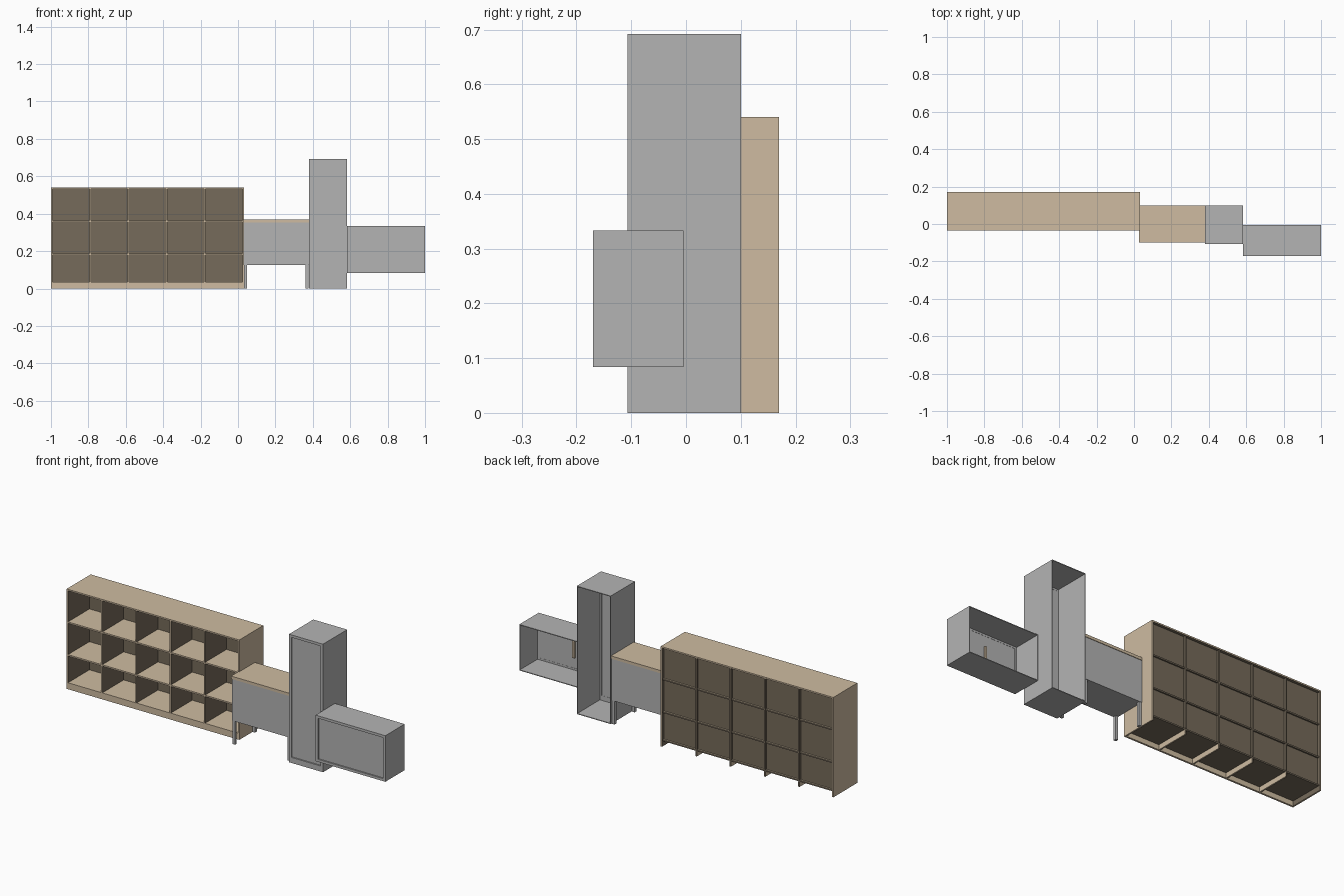
import bpy, bmesh
from mathutils import Vector

if "Cube" in bpy.data.objects:
    bpy.data.objects.remove(bpy.data.objects["Cube"])


def material(name, rgb):
    m = bpy.data.materials.new(name)
    m.diffuse_color = (*rgb, 1)
    m.use_nodes = True
    m.node_tree.nodes["Principled BSDF"].inputs["Base Color"].default_value = m.diffuse_color
    return m


TAN = material("light_wood", (0.62, 0.50, 0.355))
DARK = material("dark_wood", (0.18, 0.145, 0.103))
GREY = material("grey_panel", (0.455, 0.455, 0.455))


def box(name, x, y, z, mats, rule=None):
    """Box from (min, max) ranges; rule(normal) picks the material index."""
    bm = bmesh.new()
    bmesh.ops.create_cube(bm, size=1)
    for v in bm.verts:
        v.co = Vector([r[0] + (c + 0.5) * (r[1] - r[0]) for c, r in zip(v.co, (x, y, z))])
    bm.normal_update()
    for f in bm.faces:
        f.material_index = rule(f.normal) if rule else 0
    me = bpy.data.meshes.new(name)
    bm.to_mesh(me)
    bm.free()
    for m in mats:
        me.materials.append(m)
    ob = bpy.data.objects.new(name, me)
    bpy.context.collection.objects.link(ob)
    return ob


# ---- bookcase: 5 columns by 3 rows ----
X0, X1, Y0, Y1, H = -1.0, 0.032, -0.035, 0.17, 0.54
T = 0.008
FLOOR = 0.035
BACK = (0.148, 0.154)
two = [TAN, DARK]
box("bookcase_left_side", (X0, X0 + T), (Y0, Y1), (0, H), two, lambda n: int(n.x > 0.5))
box("bookcase_right_side", (X1 - T, X1), (Y0, Y1), (0, H), two, lambda n: int(n.x < -0.5))
box("bookcase_top", (X0 + T, X1 - T), (Y0, Y1), (H - T, H), two, lambda n: int(n.z < -0.5))
box("bookcase_plinth", (X0 + T, X1 - T), (Y0, Y0 + 0.01), (0, FLOOR - T), [TAN])
for i, z in enumerate((FLOOR, 0.187, 0.364)):
    box(f"bookcase_shelf_{i + 1}", (X0 + T, X1 - T), (Y0, 0.162), (z - T, z), two,
        lambda n: int(n.z < -0.5 or n.y > 0.5))
for i in range(1, 5):
    x = X0 + 0.004 + i * (X1 - X0 - T) / 5
    box(f"bookcase_divider_{i}", (x - T / 2, x + T / 2), (Y0 + 0.001, 0.166), (FLOOR, H - T), two,
        lambda n: int(abs(n.x) > 0.5 or n.y > 0.5))
    box(f"bookcase_divider_foot_{i}", (x - T / 2, x + T / 2), (Y0 + 0.01, 0.166), (0, FLOOR - T), two,
        lambda n: int(n.y > 0.5))
box("bookcase_back", (X0 + T, X1 - T), BACK, (FLOOR, H - T), [DARK])

# ---- low cabinet on legs with a wooden top ----
CX0, CX1, CY = 0.027, 0.382, 0.098
box("low_cabinet_top", (CX0, CX1), (-CY, CY), (0.353, 0.368), [TAN])
box("low_cabinet_body", (CX0 + 0.003, CX1), (-CY + 0.003, CY - 0.003), (0.127, 0.353), [GREY])
for sx, x in (("left", CX0 + 0.005), ("right", CX1 - 0.02)):
    for sy, y in (("front", -CY + 0.005), ("back", CY - 0.02)):
        box(f"low_cabinet_{sy}_{sx}_leg", (x, x + 0.015), (y, y + 0.015), (0, 0.127), [GREY])


# ---- open-backed cabinets with an inset door ----
def cabinet(name, x, y, z, t, base):
    (xa, xb), (ya, yb), (za, zb) = x, y, z
    box(name + "_left_side", (xa, xa + 0.003), y, z, [GREY])
    box(name + "_right_side", (xb - 0.003, xb), y, z, [GREY])
    box(name + "_top", (xa + 0.003, xb - 0.003), y, (zb - 0.004, zb), [GREY])
    box(name + "_bottom", (xa + 0.003, xb - 0.003), y, (za, za + 0.004), [GREY])
    # front frame around the door
    for s, a in (("left", xa + 0.003), ("right", xb - t)):
        box(f"{name}_{s}_stile", (a, a + t - 0.003), (ya, ya + 0.014), (za + 0.004, zb - 0.004), [GREY])
    for s, a, b in (("lower", za + 0.004, za + base), ("upper", zb - t, zb - 0.004)):
        box(f"{name}_{s}_rail", (xa + t, xb - t), (ya, ya + 0.014), (a, b), [GREY])
    box(name + "_door", (xa + t, xb - t), (ya + 0.007, ya + 0.013), (za + base, zb - t), [GREY])


cabinet("tall_cabinet", (0.38, 0.583), (-0.107, 0.1), (0, 0.692), 0.014, 0.03)
cabinet("wall_cabinet", (0.583, 1.0), (-0.17, -0.005), (0.084, 0.333), 0.014, 0.014)

# small wooden batten behind the wall cabinet door
box("wall_cabinet_batten", (0.772, 0.784), (-0.157, -0.148), (0.155, 0.26), [TAN])
